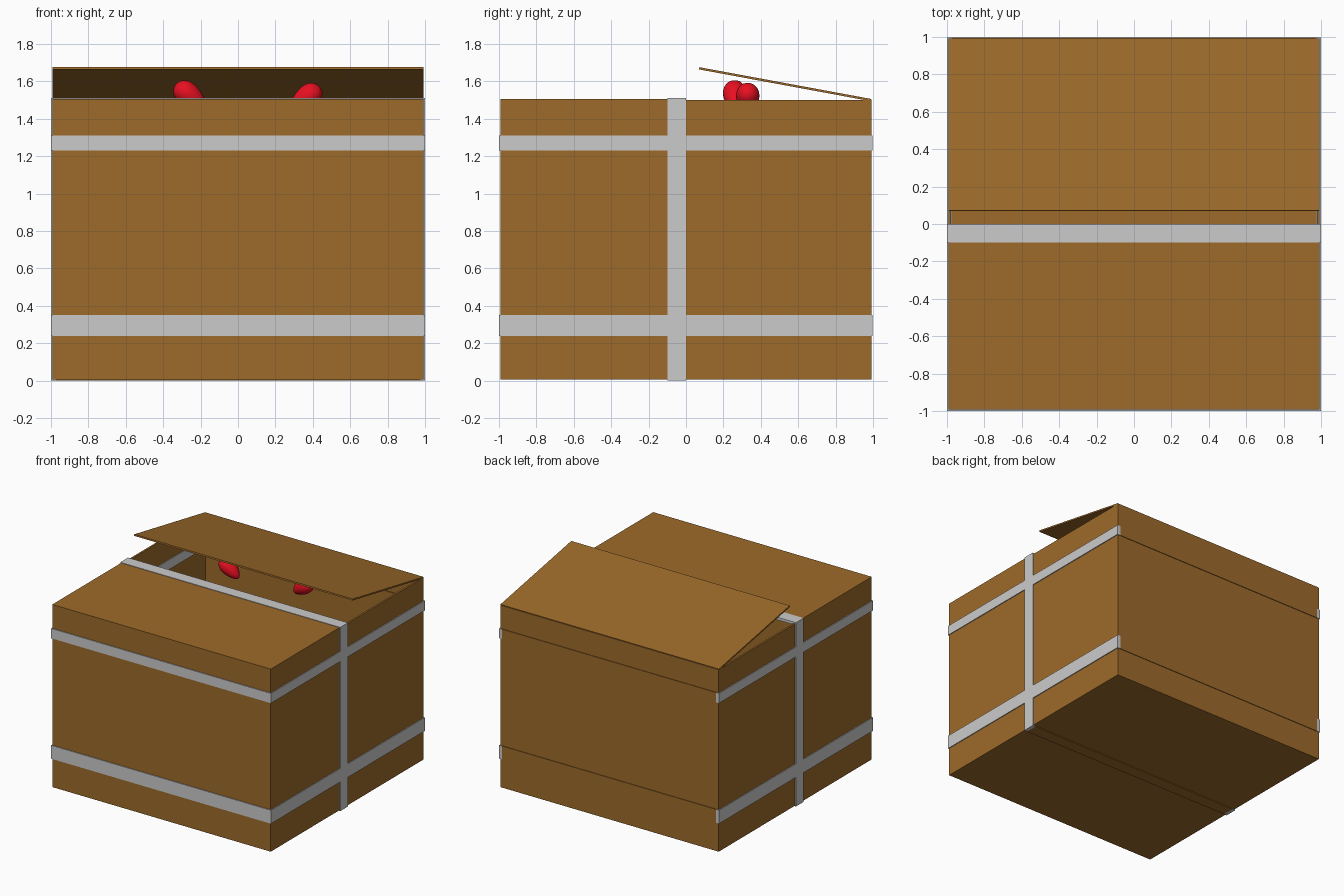
import bpy, bmesh
from math import radians, atan2, hypot
from mathutils import Matrix

if "Cube" in bpy.data.objects:
    bpy.data.objects.remove(bpy.data.objects["Cube"])


def material(name, rgb):
    m = bpy.data.materials.new(name)
    m.diffuse_color = (*rgb, 1)
    m.use_nodes = True
    m.node_tree.nodes["Principled BSDF"].inputs["Base Color"].default_value = m.diffuse_color
    return m


BROWN = material("cardboard", (0.337, 0.145, 0.023))
RED = material("eye_red", (0.8, 0.005, 0.015))


def finish(name, bm, mat=None):
    me = bpy.data.meshes.new(name)
    bm.to_mesh(me)
    bm.free()
    ob = bpy.data.objects.new(name, me)
    bpy.context.collection.objects.link(ob)
    if mat:
        me.materials.append(mat)
    return ob


def add_box(bm, lo, hi):
    size = [b - a for a, b in zip(lo, hi)]
    mid = [(a + b) / 2 for a, b in zip(lo, hi)]
    m = Matrix.Translation(mid) @ Matrix.Diagonal((*size, 1))
    return bmesh.ops.create_cube(bm, size=1, matrix=m)["verts"]


def boxes(name, parts, mat=None):
    bm = bmesh.new()
    for lo, hi in parts:
        add_box(bm, lo, hi)
    return finish(name, bm, mat)


W = 0.993        # half width of the carton
IN = 0.972       # tape shows through on the inside of the walls

# Carton: open-topped shell with thin walls
bm = bmesh.new()
add_box(bm, (-W, -W, 0.006), (W, W, 1.5))
top = max(bm.faces, key=lambda f: f.calc_center_median().z)
bmesh.ops.delete(bm, geom=[top], context='FACES_ONLY')
carton = finish("carton", bm, BROWN)
sol = carton.modifiers.new("walls", 'SOLIDIFY')
sol.thickness = 0.015
sol.offset = -1
sol.use_even_offset = True

# Closed front flap
boxes("front_flap", [((-W, -W, 1.493), (W, -0.005, 1.506))], BROWN)

# Raised back flap, hinged on the back edge
dy, dz = 0.92, 0.17
bm = bmesh.new()
add_box(bm, (-W, -hypot(dy, dz), -0.006), (W, 0, 0.006))
flap = finish("back_flap", bm, BROWN)
flap.location = (0, 0.99, 1.5)
flap.rotation_euler.x = -atan2(dz, dy)

# Horizontal tape: grey on the front and sides, brown across the back
for name, z0, z1 in (("upper", 1.23, 1.31), ("lower", 0.24, 0.35)):
    boxes(name + "_tape", [((-1, -1, z0), (1, -IN, z1)),
                           ((-1, -IN, z0), (-IN, 0.998, z1)),
                           ((IN, -IN, z0), (1, 0.998, z1))])
    boxes(name + "_back_strip", [((-IN, IN, z0), (IN, 0.998, z1))], BROWN)

# Vertical tape: grey over the top and sides, brown underneath
boxes("middle_tape", [((-1, -0.1, 1.488), (1, 0, 1.51)),
                      ((-1, -0.1, 0), (-IN, 0, 1.488)),
                      ((IN, -0.1, 0), (1, 0, 1.488))])
boxes("bottom_strip", [((-IN, -0.1, 0), (IN, 0, 0.027))], BROWN)


# Peeking eyes: tapered ellipsoids slanting down towards the middle
def eye(name, loc, side):
    bm = bmesh.new()
    bmesh.ops.create_uvsphere(bm, u_segments=32, v_segments=16, radius=1)
    for v in bm.verts:
        taper = 1 - 0.3 * v.co.x
        v.co = (v.co.x * 0.1, v.co.y * 0.06 * taper, v.co.z * 0.06 * taper)
    for f in bm.faces:
        f.smooth = True
    ob = finish(name, bm, RED)
    ob.location = loc
    ob.rotation_euler.y = radians(38 if side < 0 else 142)


eye("left_eye", (-0.255, 0.26, 1.522), -1)
eye("right_eye", (0.36, 0.33, 1.508), 1)
